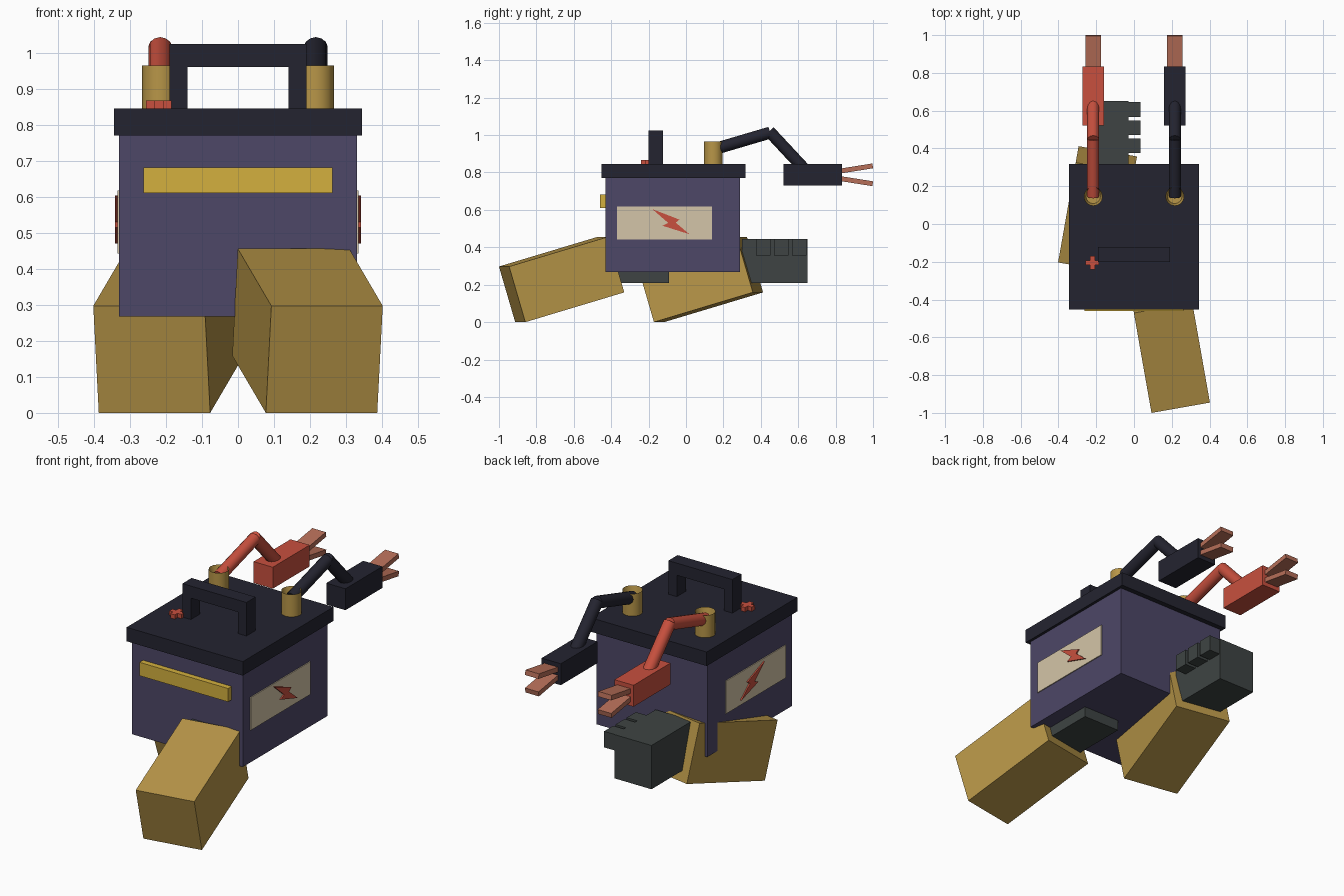
import bpy, bmesh, math
from mathutils import Vector, Matrix, Euler

if "Cube" in bpy.data.objects:
    bpy.data.objects.remove(bpy.data.objects["Cube"], do_unlink=True)


def material(name, rgb):
    lin = [((c / 255 + 0.055) / 1.055) ** 2.4 for c in rgb] + [1]
    m = bpy.data.materials.new(name)
    m.use_nodes = True
    m.diffuse_color = lin
    m.node_tree.nodes["Principled BSDF"].inputs["Base Color"].default_value = lin
    return m


PURPLE = material("dusky purple", (77, 71, 103))
BLACK = material("blue black", (36, 36, 48))
GOLD = material("brass gold", (184, 150, 72))
YELLOW = material("bright yellow", (212, 176, 62))
RED = material("warm red", (200, 80, 62))
COPPER = material("copper", (182, 110, 88))
CREAM = material("cream", (212, 197, 168))
GREY = material("slate grey", (62, 68, 67))


def finish(name, bm, mat, smooth=False):
    bmesh.ops.recalc_face_normals(bm, faces=bm.faces)
    mesh = bpy.data.meshes.new(name)
    bm.to_mesh(mesh)
    bm.free()
    mesh.materials.append(mat)
    ob = bpy.data.objects.new(name, mesh)
    bpy.context.collection.objects.link(ob)
    if smooth:
        bpy.ops.object.select_all(action="DESELECT")
        ob.select_set(True)
        bpy.context.view_layer.objects.active = ob
        bpy.ops.object.shade_smooth_by_angle(angle=math.radians(40))
    return ob


def box(name, centre, size, mat, pitch=0, yaw=0):
    bm = bmesh.new()
    rot = Euler((math.radians(pitch), 0, math.radians(yaw))).to_matrix().to_4x4()
    bmesh.ops.create_cube(bm, size=1, matrix=Matrix.Translation(centre) @ rot
                          @ Matrix.Diagonal((*size, 1)))
    return finish(name, bm, mat)


def span(name, x, y, z, mat):
    """Box given by its range on each axis."""
    return box(name, [(a + b) / 2 for a, b in (x, y, z)],
               [abs(b - a) for a, b in (x, y, z)], mat)


def plate(name, points, depth, mat):
    """Flat outline of 3D points pushed along a depth vector."""
    bm = bmesh.new()
    face = bm.faces.new([bm.verts.new(p) for p in points])
    ext = bmesh.ops.extrude_face_region(bm, geom=[face], use_keep_orig=True)
    bmesh.ops.translate(bm, vec=depth,
                        verts=[v for v in ext["geom"] if isinstance(v, bmesh.types.BMVert)])
    return finish(name, bm, mat)


def rod(name, start, end, radius, mat, sides=12):
    start, end = Vector(start), Vector(end)
    axis = end - start
    bm = bmesh.new()
    bmesh.ops.create_cone(bm, cap_ends=True, segments=sides, radius1=radius, radius2=radius,
                          depth=axis.length,
                          matrix=Matrix.Translation((start + end) / 2)
                          @ axis.to_track_quat("Z", "Y").to_matrix().to_4x4())
    return finish(name, bm, mat, smooth=True)


def post(name, x, y, low, high, mat):
    """Terminal post with a recessed top."""
    bm = bmesh.new()
    bmesh.ops.create_cone(bm, cap_ends=True, segments=16, radius1=0.05, radius2=0.05,
                          depth=high - low, matrix=Matrix.Translation((x, y, (low + high) / 2)))
    top = max(bm.faces, key=lambda f: f.calc_center_median().z)
    bmesh.ops.inset_region(bm, faces=[top], thickness=0.012)
    bmesh.ops.translate(bm, verts=top.verts, vec=(0, 0, -0.05))
    return finish(name, bm, mat, smooth=True)


# Case, lid and front strip
span("case", (-.33, .33), (-.43, .29), (.267, .78), PURPLE)
span("lid", (-.345, .345), (-.452, .317), (.77, .845), BLACK)
span("front_strip", (-.263, .263), (-.46, -.42), (.61, .682), YELLOW)

# Carrying handle
arch = [(-.19, .84), (-.19, 1.025), (.19, 1.025), (.19, .84),
        (.14, .84), (.14, .96), (-.14, .96), (-.14, .84)]
plate("handle", [(x, -.2, z) for x, z in arch], (0, .078, 0), BLACK)

# Plus mark on the lid
corner = [(.036, .013), (.013, .013), (.013, .036)]
plus = []
for turn in range(4):
    c, s = round(math.cos(turn * math.pi / 2)), round(math.sin(turn * math.pi / 2))
    plus += [(-.22 + a * c - b * s, -.205 + a * s + b * c, .84) for a, b in corner]
plate("plus_mark", plus, (0, 0, .028), RED)

# Side labels with bolts
bolt = [(-.18, .604), (-.035, .548), (-.055, .532), (.018, .47), (-.125, .515), (-.095, .53)]
for side, s in (("left", 1), ("right", -1)):
    span(side + "_label", (s * .328, s * .335), (-.37, .138), (.442, .618), CREAM)
    plate(side + "_bolt", [(s * .334, y, z) for y, z in bolt], (s * .008, 0, 0), RED)

# Feet, with a grey hand block behind each
for side, s, step in (("left", 1, 0), ("right", -1, .742)):
    box(side + "_foot", (s * .193, -.665 + step, .228), (.314, .56, .31), GOLD, 16.5, s * 10)
    span(side + "_hand", (s * .03, s * .25), (-.442 + step, -.092 + step), (.21, .445), GREY)
    for i in range(3):
        y = -.367 + step + i * .096
        span(f"{side}_finger_{i + 1}", (s * .04, s * -.035), (y, y + .078), (.357, .443), GREY)

# Terminals, jointed cables and clamps
for side, s, mat in (("left", 1, BLACK), ("right", -1, RED)):
    x = s * .216
    post(side + "_terminal", x, .146, .84, .965, GOLD)
    elbow = (x, .45, 1.013)
    rod(side + "_cable_rise", (x, .145, .923), elbow, .032, mat)
    rod(side + "_cable_drop", (x, .445, 1.02), (x, .65, .8), .032, mat)
    span(side + "_clamp", (x - .057, x + .057), (.522, .835), (.73, .845), mat)
    for part, up in (("upper", 1), ("lower", -1)):
        box(f"{side}_{part}_jaw", (x, .912, .7875 + up * .034), (.08, .175, .026),
            COPPER, up * 9)
